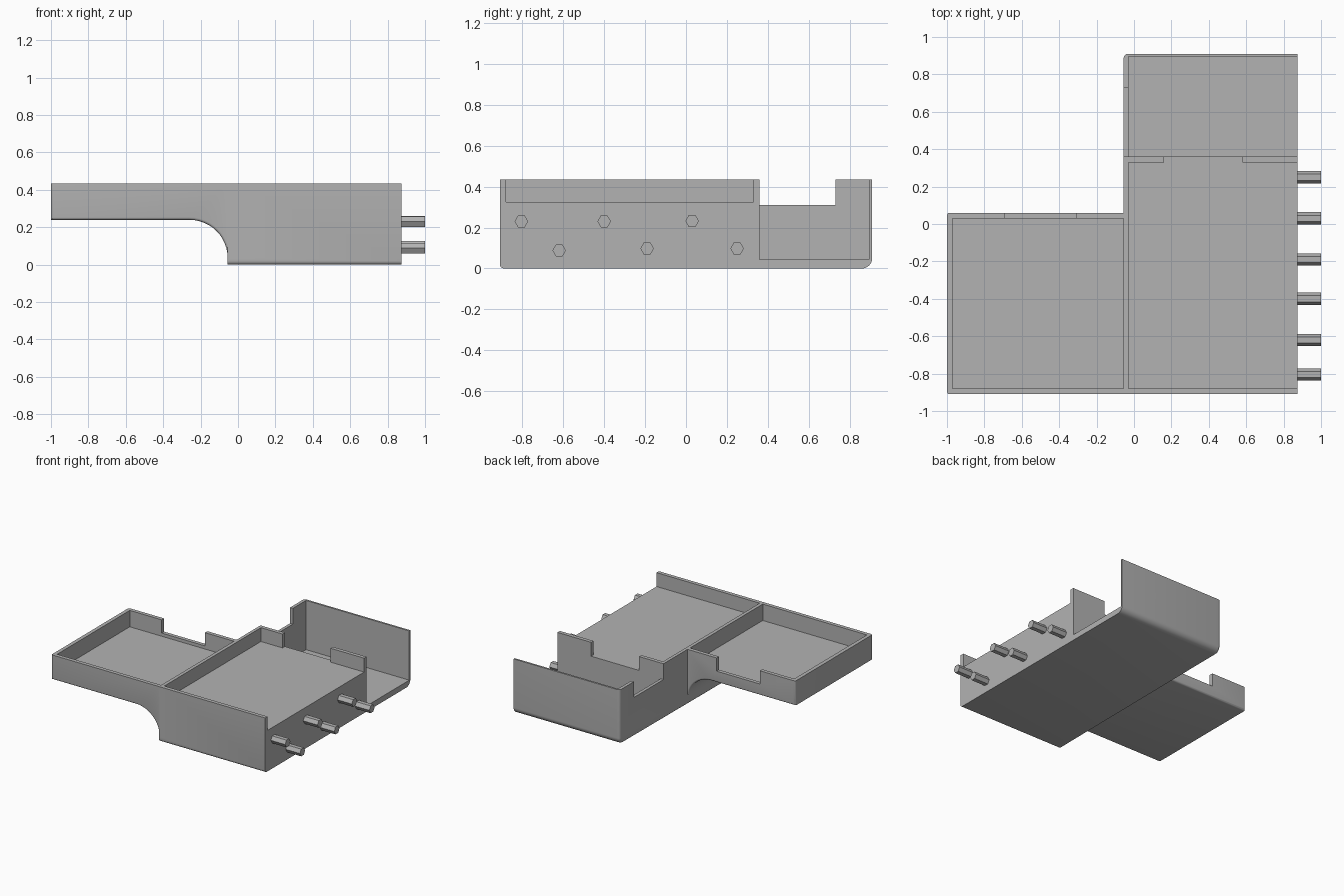
import bpy, bmesh, math
from mathutils import Vector

if "Cube" in bpy.data.objects:
    bpy.data.objects.remove(bpy.data.objects["Cube"])

gray = bpy.data.materials.new("plain_gray")
gray.diffuse_color = (0.45, 0.45, 0.45, 1)
gray.use_nodes = True
gray.node_tree.nodes["Principled BSDF"].inputs["Base Color"].default_value = gray.diffuse_color
TOP, Y0, Y1 = 0.435, -0.91, 0.91


def make(name, bm):
    bmesh.ops.recalc_face_normals(bm, faces=bm.faces)
    me = bpy.data.meshes.new(name)
    bm.to_mesh(me)
    bm.free()
    ob = bpy.data.objects.new(name, me)
    bpy.context.collection.objects.link(ob)
    me.materials.append(gray)
    return ob


def prism(points, offset):
    """Closed 3D outline extruded along an offset."""
    bm = bmesh.new()
    face = bm.faces.new([bm.verts.new(p) for p in points])
    ext = bmesh.ops.extrude_face_region(bm, geom=[face], use_keep_orig=True)
    moved = [v for v in ext["geom"] if isinstance(v, bmesh.types.BMVert)]
    bmesh.ops.translate(bm, verts=moved, vec=offset)
    bmesh.ops.recalc_face_normals(bm, faces=bm.faces)
    return bm


def arc(cx, cy, r, a0, a1, n):
    return [(cx + r * math.cos(math.radians(a0 + (a1 - a0) * i / n)),
             cy + r * math.sin(math.radians(a0 + (a1 - a0) * i / n))) for i in range(n + 1)]


def round_edges(bm, rule, radius):
    edges = [e for e in bm.edges if rule(e.verts[0].co, e.verts[1].co)]
    bmesh.ops.bevel(bm, geom=edges, offset=radius, segments=4, profile=0.5, affect='EDGES')


def boolean(target, other, operation):
    m = target.modifiers.new("bool", 'BOOLEAN')
    m.operation, m.object, m.solver = operation, other, 'EXACT'
    bpy.context.view_layer.objects.active = target
    bpy.ops.object.modifier_apply(modifier=m.name)
    bpy.data.objects.remove(other)


# Main block: rounded lower front and back edges, rounded left end
side = [(Y0, TOP)] + arc(Y0 + 0.02, 0.02, 0.02, 180, 270, 4)
side += arc(Y1 - 0.05, 0.05, 0.05, 270, 360, 8) + [(Y1, TOP)]
bm = prism([(-0.055, y, z) for y, z in side], (0.93, 0, 0))


def left_end(a, b):
    on_end = max(a.x, b.x) < -0.05
    return on_end and min(a.z, b.z) < TOP - 0.01 and max(a.y, b.y) > Y0 + 0.03


round_edges(bm, left_end, 0.022)
body = make("body", bm)

# Side arm with a concave curve running down into the block
lower = [(-1, 0.24)] + arc(-0.26, 0.035, 0.205, 90, 0, 12)
outline = lower + [(0, 0.035), (0, TOP), (-1, TOP)]
bm = prism([(x, Y0, z) for x, z in outline], (0, 0.97, 0))


def arm_edge(a, b):
    same_end = abs(a.y - b.y) < 1e-4
    lower_run = max(a.z, b.z) < 0.25 and max(a.x, b.x) < -0.01
    upright = max(a.x, b.x) < -0.99
    return same_end and (lower_run or upright) and min(a.z, b.z) < TOP - 0.01


round_edges(bm, arm_edge, 0.014)
boolean(body, make("arm", bm), 'UNION')

# Recesses and notches: (x0, x1, y0, y1, floor height)
cuts = [
    (-0.97, -0.057, -0.88, 0.03, 0.305),   # left tray
    (-0.69, -0.31, 0.0, 0.2, 0.33),        # left tray notch
    (-0.03, 1.1, -0.88, 0.33, 0.325),      # right tray, open at the end
    (0.16, 0.58, 0.3, 0.4, 0.325),         # right tray notch
    (-0.03, 1.1, 0.36, 0.895, 0.045),      # back channel, open at the end
    (-0.2, 0.05, 0.36, 0.73, 0.31),        # channel side notch
]
for x0, x1, y0, y1, z in cuts:
    base = [(x0, y0, z), (x1, y0, z), (x1, y1, z), (x0, y1, z)]
    boolean(body, make("cutter", prism(base, (0, 0, 0.5))), 'DIFFERENCE')

# Six-sided pegs on the right end
pegs = []
for y, z in [(-0.805, 0.23), (-0.62, 0.088), (-0.4, 0.23),
             (-0.19, 0.098), (0.03, 0.232), (0.25, 0.098)]:
    ring = arc(y, z, 0.033, 0, 300, 5)
    pegs.append(make("peg", prism([(0.875, a, b) for a, b in ring], (0.125, 0, 0))))

# Smooth the rounded edges of the body only
bpy.ops.object.select_all(action='DESELECT')
body.select_set(True)
bpy.context.view_layer.objects.active = body
bpy.ops.object.shade_smooth_by_angle(angle=math.radians(30))
